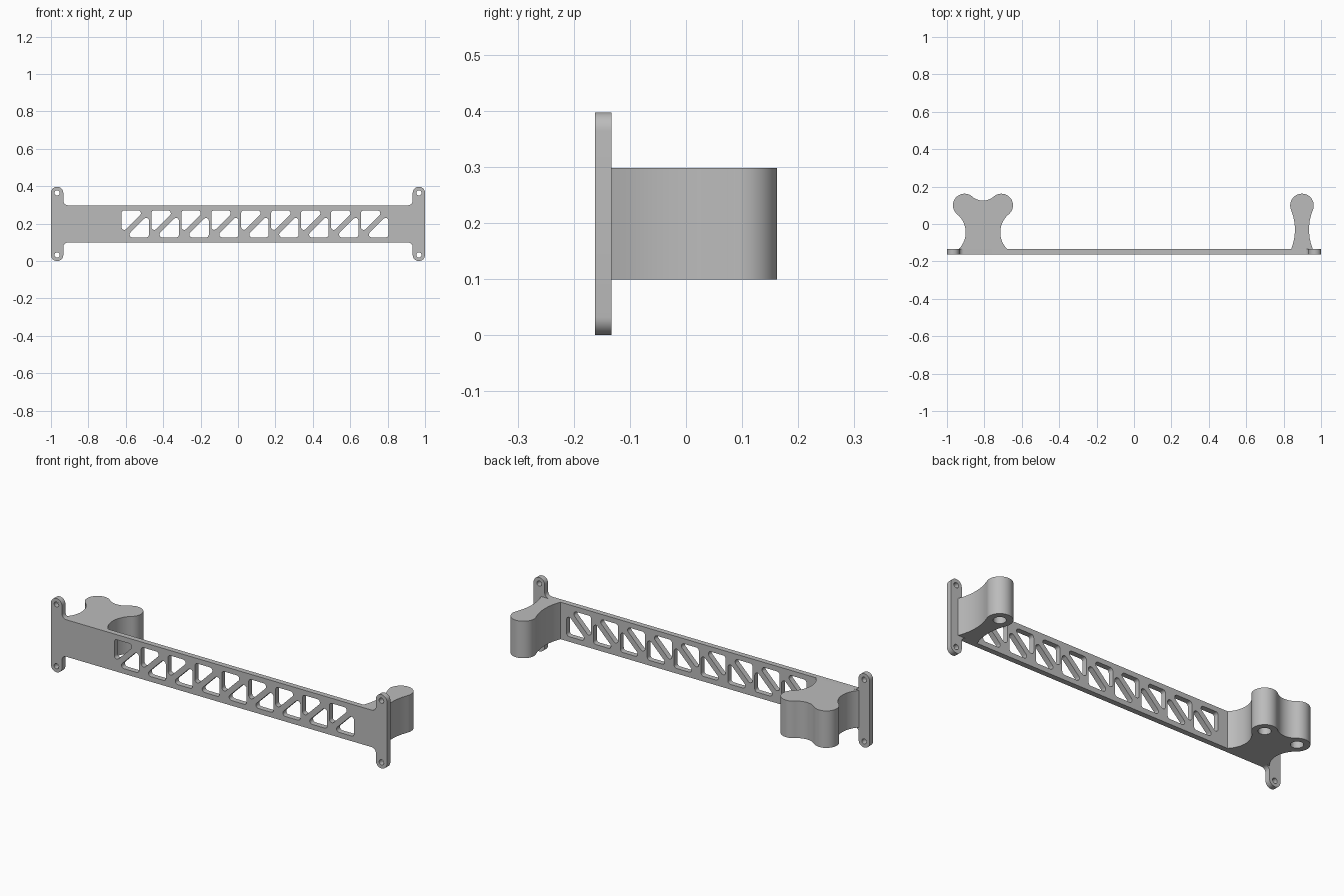
import bpy, bmesh, math
from mathutils import Vector

cube = bpy.data.objects.get("Cube")
if cube:
    bpy.data.objects.remove(cube, do_unlink=True)

# Single grey plastic
grey = bpy.data.materials.new("plain_grey")
grey.use_nodes = True
grey.diffuse_color = (0.5, 0.5, 0.5, 1)
grey.node_tree.nodes["Principled BSDF"].inputs["Base Color"].default_value = (0.5, 0.5, 0.5, 1)

MID_Z = 0.1985       # centre height of the bar
BODY = 0.0995        # half height of the bar and mounts
FRONT, BACK = -0.162, -0.133


def arc(centre, p, q, turn):
    """Points on a circle from p to q; turn is 1 anticlockwise, -1 clockwise."""
    centre, p, q = Vector(centre), Vector(p), Vector(q)
    r = (p - centre).length
    a = math.atan2(*(p - centre).yx)
    b = math.atan2(*(q - centre).yx)
    sweep = ((b - a) * turn) % math.tau
    n = max(4, math.ceil(sweep / math.radians(7)))
    return [centre + r * Vector((math.cos(a + turn * sweep * i / n),
                                 math.sin(a + turn * sweep * i / n))) for i in range(n + 1)]


def circle(x, y, r, n=32):
    return [Vector((x + r * math.cos(math.tau * i / n),
                    y + r * math.sin(math.tau * i / n))) for i in range(n)]


def rounded(corners, n=8):
    """Fillet each (x, y, radius) corner of a polygon."""
    out = []
    for i, (x, y, r) in enumerate(corners):
        p = Vector((x, y))
        d0 = (Vector(corners[i - 1][:2]) - p).normalized()
        d1 = (Vector(corners[(i + 1) % len(corners)][:2]) - p).normalized()
        half = d0.angle(d1) / 2
        c = p + (d0 + d1).normalized() * r / math.sin(half)
        s, e = p + d0 * r / math.tan(half) - c, p + d1 * r / math.tan(half) - c
        for k in range(n + 1):
            t = k / n
            w = math.pi - 2 * half
            out.append(c + (s * math.sin((1 - t) * w) + e * math.sin(t * w)) / math.sin(w))
    return out


def prism(name, loops, place, push):
    """Fill an outline with its holes and extrude it."""
    bm = bmesh.new()
    edges = []
    for loop in loops:
        vs = [bm.verts.new(place(p)) for p in loop]
        edges += [bm.edges.new((vs[i - 1], vs[i])) for i in range(len(vs))]
    bmesh.ops.triangle_fill(bm, edges=edges, use_beauty=True, normal=Vector(push).normalized())
    ext = bmesh.ops.extrude_face_region(bm, geom=bm.faces[:], use_keep_orig=True)
    bmesh.ops.translate(bm, vec=push, verts=[g for g in ext["geom"] if isinstance(g, bmesh.types.BMVert)])
    bmesh.ops.recalc_face_normals(bm, faces=bm.faces[:])
    mesh = bpy.data.meshes.new(name)
    bm.to_mesh(mesh)
    bm.free()
    mesh.materials.append(grey)
    ob = bpy.data.objects.new(name, mesh)
    bpy.context.collection.objects.link(ob)
    return ob


def select_only(ob):
    bpy.ops.object.select_all(action="DESELECT")
    ob.select_set(True)
    bpy.context.view_layer.objects.active = ob


# Bar outline with four rounded screw tabs
half_top = [(1, MID_Z, 0.0325), (0.934, MID_Z, 0.0325), (0.934, BODY, 0.025)]
half_top += [(-x, z, r) for x, z, r in reversed(half_top)]
loops = [rounded(half_top + [(-x, -z, r) for x, z, r in half_top])]

# Screw holes
for sx in (-1, 1):
    for sz in (-1, 1):
        loops.append(circle(sx * 0.967, sz * 0.166, 0.014, 20))

# Truss windows: two rounded triangles either side of each diagonal strut
W, H, LEG = 0.0735, 0.072, 0.125
for i in range(9):
    cx = -0.5495 + 0.16 * i
    for s in (1, -1):
        x, z = cx - s * W, s * H
        loops.append(rounded([(x, z, 0.015), (x + s * LEG, z, 0.015), (x, z - s * LEG, 0.015)]))

plate = prism("truss_plate", loops,
              lambda p: (p.x, FRONT, p.y + MID_Z), (0, BACK - FRONT, 0))


def mount(name, outline, holes):
    """Upright mount behind the bar with blind sockets in its underside."""
    low = MID_Z - BODY
    ob = prism(name, [outline], lambda p: (p.x, p.y, low), (0, 0, 2 * BODY))
    for x, y in holes:
        cutter = prism("socket_cutter", [circle(x, y, 0.031)],
                       lambda p: (p.x, p.y, low - 0.05), (0, 0, 0.2))
        cutter.hide_render = True
        mod = ob.modifiers.new("socket", "BOOLEAN")
        mod.operation, mod.solver, mod.object = "DIFFERENCE", "EXACT", cutter
        select_only(ob)
        bpy.ops.object.modifier_apply(modifier=mod.name)
        bpy.data.objects.remove(cutter, do_unlink=True)
    return ob


def side(lobe, r, waist, waist_y):
    """Left side: concave flank from the bar up to its tangent point on the lobe."""
    dx, dy = lobe.x - waist, lobe.y - waist_y
    R = (dx * dx + dy * dy - r * r) / (2 * (r - dx))
    c = Vector((waist - R, waist_y))
    base = Vector((c.x + math.sqrt(R * R - (BACK - waist_y) ** 2), BACK))
    touch = lobe + (c - lobe).normalized() * r
    return arc(c, base, touch, 1), touch


def mirrored(points, axis):
    return [Vector((2 * axis - p.x, p.y)) for p in reversed(points)]


# Double-lobed mount on the right end
axis, r = -0.8075, 0.062
lobe = Vector((-0.906, 0.1))
flank, touch = side(lobe, r, -0.90, -0.045)
dip = Vector((axis, 0.2126))
dip_touch = lobe + (dip - lobe).normalized() * r
dip_low = dip - Vector((0, (dip_touch - dip).length))
left = flank + arc(lobe, touch, dip_touch, -1)[1:] + arc(dip, dip_touch, dip_low, 1)[1:]
double = mount("double_mount", left + mirrored(left, axis)[1:],
               [lobe, (2 * axis - lobe.x, lobe.y)])

# Single-lobed mount on the left end
axis, r = 0.898, 0.063
lobe = Vector((axis, 0.099))
flank, touch = side(lobe, r, axis - 0.0375, -0.03)
left = flank + arc(lobe, touch, lobe + Vector((0, r)), -1)[1:]
single = mount("single_mount", left + mirrored(left, axis)[1:], [lobe])

# Smooth curves, crisp edges
for ob in (plate, double, single):
    select_only(ob)
    bpy.ops.object.shade_smooth_by_angle(angle=math.radians(30))
